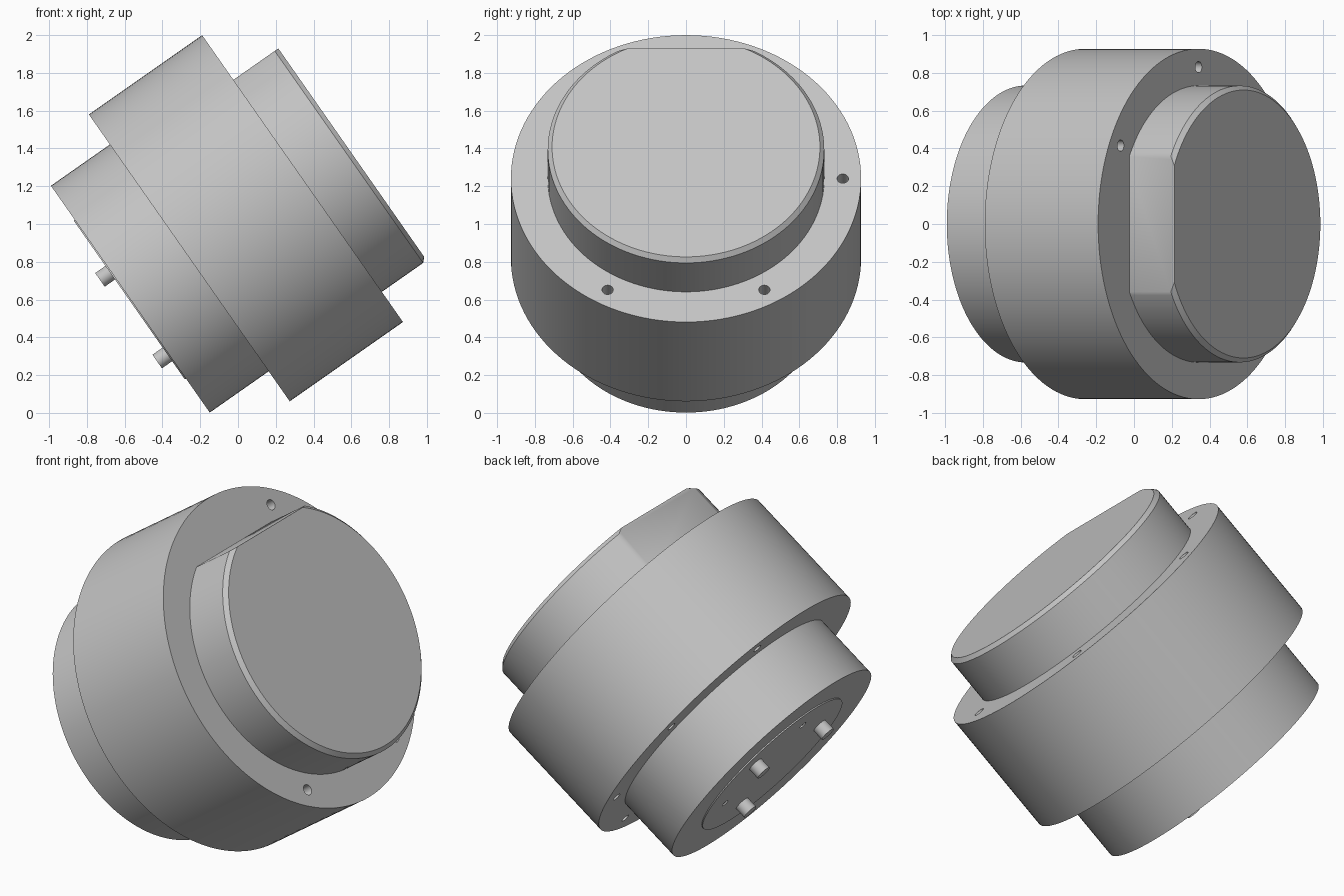
import bpy
import bmesh
from math import radians, cos, sin, pi
from mathutils import Matrix, Vector

cube = bpy.data.objects.get("Cube")
if cube:
    bpy.data.objects.remove(cube, do_unlink=True)

# Tilted frame: local z is the axis, local x is world y
TILT = radians(35)
AXIS = Vector((cos(TILT), 0, sin(TILT)))
SIDE = Vector((0, 1, 0))
UP = AXIS.cross(SIDE)
FRAME = Matrix.Translation((-0.57, 0, 0.602)) @ Matrix((SIDE, UP, AXIS)).transposed().to_4x4()

grey = bpy.data.materials.new("machined_grey")
grey.use_nodes = True
colour = (0.55, 0.55, 0.55, 1)
grey.diffuse_color = colour
grey.node_tree.nodes["Principled BSDF"].inputs["Base Color"].default_value = colour


def add_cylinder(bm, radius, low, high, u=0, v=0, segments=128):
    """Cylinder along the axis, from low to high, centred at (u, v)."""
    bmesh.ops.create_cone(bm, cap_ends=True, segments=segments, radius1=radius, radius2=radius,
                          depth=high - low, matrix=Matrix.Translation((u, v, (low + high) / 2)))


def ring(count, radius, start):
    """Points spaced evenly on a circle, with start in degrees."""
    angles = [radians(start) + 2 * pi * i / count for i in range(count)]
    return [(radius * cos(a), radius * sin(a)) for a in angles]


def finish(name, bm):
    mesh = bpy.data.meshes.new(name)
    bm.transform(FRAME)
    bmesh.ops.recalc_face_normals(bm, faces=bm.faces)
    bm.to_mesh(mesh)
    bm.free()
    mesh.materials.append(grey)
    obj = bpy.data.objects.new(name, mesh)
    bpy.context.collection.objects.link(obj)
    return obj


def activate(obj):
    bpy.ops.object.select_all(action="DESELECT")
    obj.select_set(True)
    bpy.context.view_layer.objects.active = obj


def drill(obj, groups):
    """Cut groups of holes: (points, radius, low, high)."""
    bm = bmesh.new()
    for points, radius, low, high in groups:
        for u, v in points:
            add_cylinder(bm, radius, low, high, u, v, 24)
    cutter = finish("hole_cutter", bm)
    cutter.hide_render = True
    mod = obj.modifiers.new("holes", "BOOLEAN")
    mod.operation = "DIFFERENCE"
    mod.solver = "EXACT"
    mod.object = cutter
    activate(obj)
    bpy.ops.object.modifier_apply(modifier=mod.name)
    bpy.data.objects.remove(cutter, do_unlink=True)


def smooth(obj):
    activate(obj)
    bpy.ops.object.shade_smooth_by_angle(angle=radians(30))


# Main body with bolt holes on both faces
REAR, FRONT = 0.381, 1.113
bm = bmesh.new()
add_cylinder(bm, 0.927, REAR, FRONT)
body = finish("body", bm)
drill(body, [(ring(6, 0.83, 0), 0.03, FRONT - 0.1, FRONT + 0.05),
             (ring(8, 0.83, 22.5), 0.025, REAR - 0.05, REAR + 0.1)])
smooth(body)

# Rear hub
bm = bmesh.new()
add_cylinder(bm, 0.733, 0, REAR + 0.02)
smooth(finish("rear_hub", bm))

# Raised output plate with small holes
bm = bmesh.new()
add_cylinder(bm, 0.514, -0.007, 0.1)
plate = finish("output_plate", bm)
drill(plate, [(ring(3, 0.352, 90), 0.022, -0.05, 0.06)])
smooth(plate)

# Drive pins
for i, (u, v) in enumerate(ring(3, 0.352, -90)):
    bm = bmesh.new()
    add_cylinder(bm, 0.044, -0.073, 0.02, u, v, 32)
    smooth(finish(f"drive_pin_{i + 1}", bm))

# Front cover: chamfered end, one flat side
bm = bmesh.new()
add_cylinder(bm, 0.732, FRONT - 0.02, 1.403)
rim = [e for e in bm.edges if all(v.co.z > 1.4 for v in e.verts)]
bmesh.ops.bevel(bm, geom=rim, offset=0.023, segments=1, affect="EDGES")
cut = bmesh.ops.bisect_plane(bm, geom=bm.verts[:] + bm.edges[:] + bm.faces[:],
                             plane_co=(0, 0.638, 0), plane_no=(0, 1, 0), clear_outer=True)
bmesh.ops.holes_fill(bm, edges=[e for e in bm.edges if e.is_boundary], sides=0)
smooth(finish("front_cover", bm))
